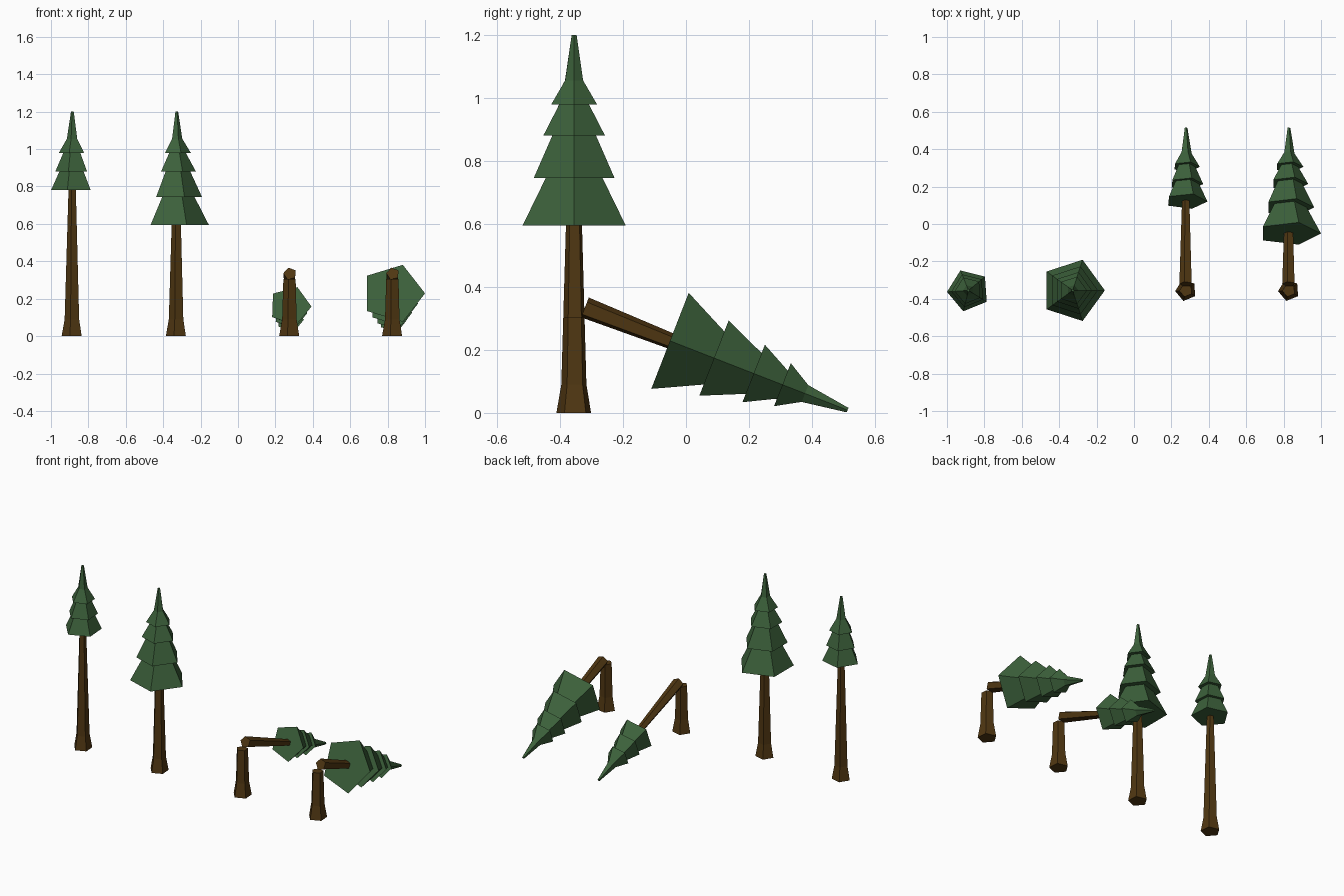
import bpy, bmesh, math
from mathutils import Matrix, Vector

if "Cube" in bpy.data.objects:
    bpy.data.objects.remove(bpy.data.objects["Cube"])


def material(name, rgb):
    m = bpy.data.materials.new(name)
    m.diffuse_color = (*rgb, 1.0)
    m.use_nodes = True
    m.node_tree.nodes["Principled BSDF"].inputs["Base Color"].default_value = m.diffuse_color
    return m


GREEN = material("pine_green", (0.045, 0.118, 0.043))
BROWN = material("bark_brown", (0.080, 0.038, 0.006))
SIDES = 5
BREAK_Z = 0.305          # height where the fallen trees snapped
ROW_Y = -0.355


def lathe(name, profile, angle, mat, matrix):
    """Closed five-sided solid from (radius, height) points."""
    bm = bmesh.new()
    rings = []
    for r, z in profile:
        rings.append([bm.verts.new((r * math.cos(a), r * math.sin(a), z))
                      for a in (math.radians(angle) + i * math.tau / SIDES
                                for i in range(SIDES))])
    for low, high in zip(rings, rings[1:]):
        for i in range(SIDES):
            j = (i + 1) % SIDES
            bm.faces.new((low[i], low[j], high[j], high[i]))
    bm.faces.new(rings[0][::-1])
    bm.faces.new(rings[-1])
    bm.transform(matrix)
    bm.normal_update()
    me = bpy.data.meshes.new(name)
    bm.to_mesh(me)
    bm.free()
    me.materials.append(mat)
    ob = bpy.data.objects.new(name, me)
    bpy.context.collection.objects.link(ob)
    return ob


# Stepped crown profiles: every tier flares out over the one below
TOP = [(0.030, 1.055), (0.008, 1.20)]
SMALL_CROWN = [(0.115, 0.78), (0.070, 0.88), (0.092, 0.88),
               (0.050, 0.978), (0.074, 0.978)] + TOP
LARGE_CROWN = [(0.172, 0.595), (0.095, 0.745), (0.135, 0.745),
               (0.073, 0.88), (0.103, 0.88),
               (0.050, 0.978), (0.077, 0.978)] + TOP


def trunk_radius(z):
    return 0.042 - 0.03 * (z - 0.09)


FLARE = [(0.058, 0.0), (0.042, 0.09)]
TRUNK_ANGLE = 184


def tree(label, x, crown, crown_angle, fallen):
    stand = Matrix.Translation((x, ROW_Y, 0))
    base = crown[0][1]
    top = base + 0.03
    end = (trunk_radius(top), top)
    if not fallen:
        lathe(label + "_trunk", FLARE + [end], TRUNK_ANGLE, BROWN, stand)
        lathe(label + "_crown", crown, crown_angle, GREEN, stand)
        return
    # Snapped tree: stump stays, the upper part tips over backwards
    tip = (Matrix.Translation((x, -0.321, 0.334))
           @ Matrix.Rotation(math.radians(-111.3), 4, 'X')
           @ Matrix.Translation((0, 0, -BREAK_Z)))
    cut = (trunk_radius(BREAK_Z), BREAK_Z)
    lathe(label + "_stump", FLARE + [cut], TRUNK_ANGLE, BROWN, stand)
    lathe(label + "_log", [cut, end], TRUNK_ANGLE, BROWN, tip)
    lathe(label + "_crown", crown, crown_angle, GREEN, tip)


tree("slim_pine", -0.885, SMALL_CROWN, 184, False)
tree("full_pine", -0.328, LARGE_CROWN, 0, False)
tree("fallen_slim_pine", 0.278, SMALL_CROWN, 2, True)
tree("fallen_full_pine", 0.828, LARGE_CROWN, 0, True)
